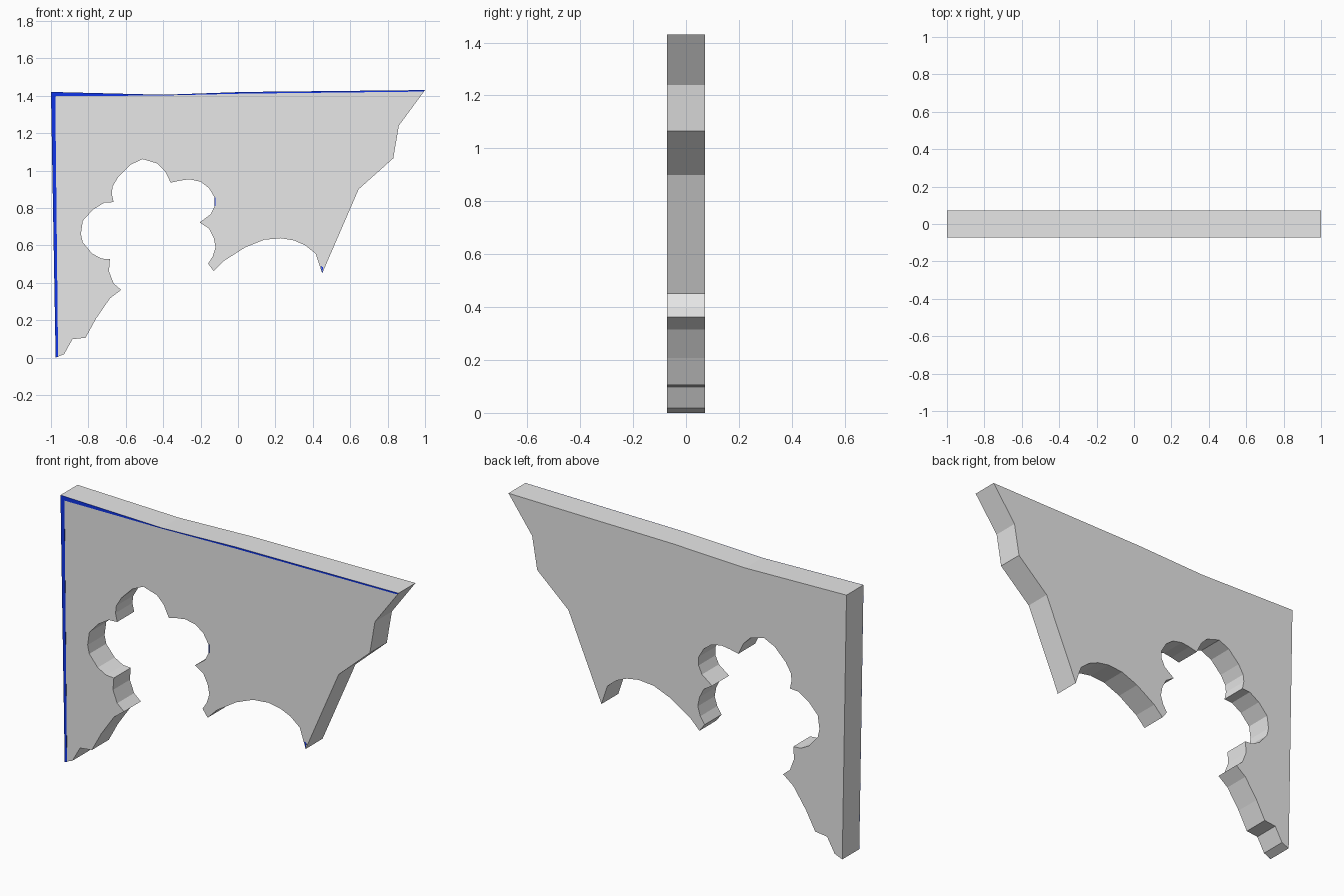
import bpy
import bmesh

FRONT, BACK = -0.071, 0.072   # board faces
PLATE = 0.001                 # how far the painted edging stands proud


def material(name, rgb):
    m = bpy.data.materials.new(name)
    m.diffuse_color = (*rgb, 1.0)
    return m


def extruded(name, outlines, y_front, y_back, mat):
    """Extrude x-z outlines from y_front to y_back as one flat-shaded object."""
    bm = bmesh.new()
    for outline in outlines:
        front = bm.faces.new([bm.verts.new((x, y_front, z)) for x, z in outline])
        ext = bmesh.ops.extrude_face_region(bm, geom=[front], use_keep_orig=True)
        moved = [g for g in ext["geom"] if isinstance(g, bmesh.types.BMVert)]
        bmesh.ops.translate(bm, verts=moved, vec=(0, y_back - y_front, 0))
    bmesh.ops.recalc_face_normals(bm, faces=bm.faces)
    bmesh.ops.triangulate(bm, faces=[f for f in bm.faces if len(f.verts) > 4])
    mesh = bpy.data.meshes.new(name)
    bm.to_mesh(mesh)
    bm.free()
    mesh.materials.append(mat)
    ob = bpy.data.objects.new(name, mesh)
    bpy.context.collection.objects.link(ob)
    return ob


grey = material("light grey", (0.8, 0.8, 0.8))
blue = material("edge blue", (0.005, 0.035, 0.8))

# Board outline, clockwise seen from the front
top_edge = [(-1, 1.42), (-0.4, 1.405), (0.03, 1.42), (1, 1.43)]
right_edge = [(0.86, 1.24), (0.83, 1.065), (0.645, 0.90), (0.45, 0.45)]
right_arch = [(0.415, 0.555), (0.36, 0.60), (0.30, 0.626), (0.23, 0.638),
              (0.14, 0.63), (0.04, 0.59), (-0.075, 0.517), (-0.13, 0.462)]
lower_right_lobe = [(-0.16, 0.502), (-0.135, 0.541), (-0.12, 0.59),
                    (-0.13, 0.641), (-0.155, 0.69), (-0.205, 0.722)]
upper_right_lobe = [(-0.145, 0.767), (-0.125, 0.81), (-0.125, 0.855), (-0.155, 0.906),
                    (-0.2, 0.94), (-0.26, 0.953), (-0.31, 0.946), (-0.36, 0.935)]
top_lobe = [(-0.39, 0.997), (-0.43, 1.037), (-0.51, 1.061), (-0.575, 1.031),
            (-0.64, 0.966), (-0.67, 0.916), (-0.675, 0.876), (-0.665, 0.831)]
left_lobe = [(-0.715, 0.828), (-0.775, 0.791), (-0.83, 0.731), (-0.84, 0.661),
             (-0.83, 0.616), (-0.78, 0.556), (-0.73, 0.529), (-0.685, 0.526)]
lower_left_lobe = [(-0.69, 0.461), (-0.665, 0.396), (-0.625, 0.362)]
foot = [(-0.685, 0.316), (-0.76, 0.207), (-0.815, 0.106), (-0.885, 0.098),
        (-0.93, 0.018), (-0.975, 0.0)]

extruded("bracket_board",
         [top_edge + right_edge + right_arch + lower_right_lobe + upper_right_lobe
          + top_lobe + left_lobe + lower_left_lobe + foot],
         FRONT, BACK, grey)

# Thin blue slivers along the left and top edges of the front face
left_strip = [(-1, 1.42), (-0.977, 1.40), (-0.962, 0.004), (-0.975, 0.0)]
top_left_strip = [(-1, 1.42), (-0.4, 1.405), (-0.4, 1.401), (-0.977, 1.397)]
top_mid_strip = [(-0.4, 1.405), (0.03, 1.42), (0.03, 1.411), (-0.4, 1.401)]
top_right_strip = [(0.03, 1.42), (1, 1.43), (0.99, 1.422), (0.03, 1.411)]
# Traces of the same blue at the arch tip and the upper right lobe
tip_trace = [(0.444, 0.49), (0.455, 0.482), (0.45, 0.45)]
lobe_trace = [(-0.125, 0.855), (-0.12, 0.855), (-0.12, 0.81), (-0.125, 0.81)]
extruded("front_edging",
         [left_strip, top_left_strip, top_mid_strip, top_right_strip,
          tip_trace, lobe_trace],
         FRONT - PLATE, FRONT, blue)
